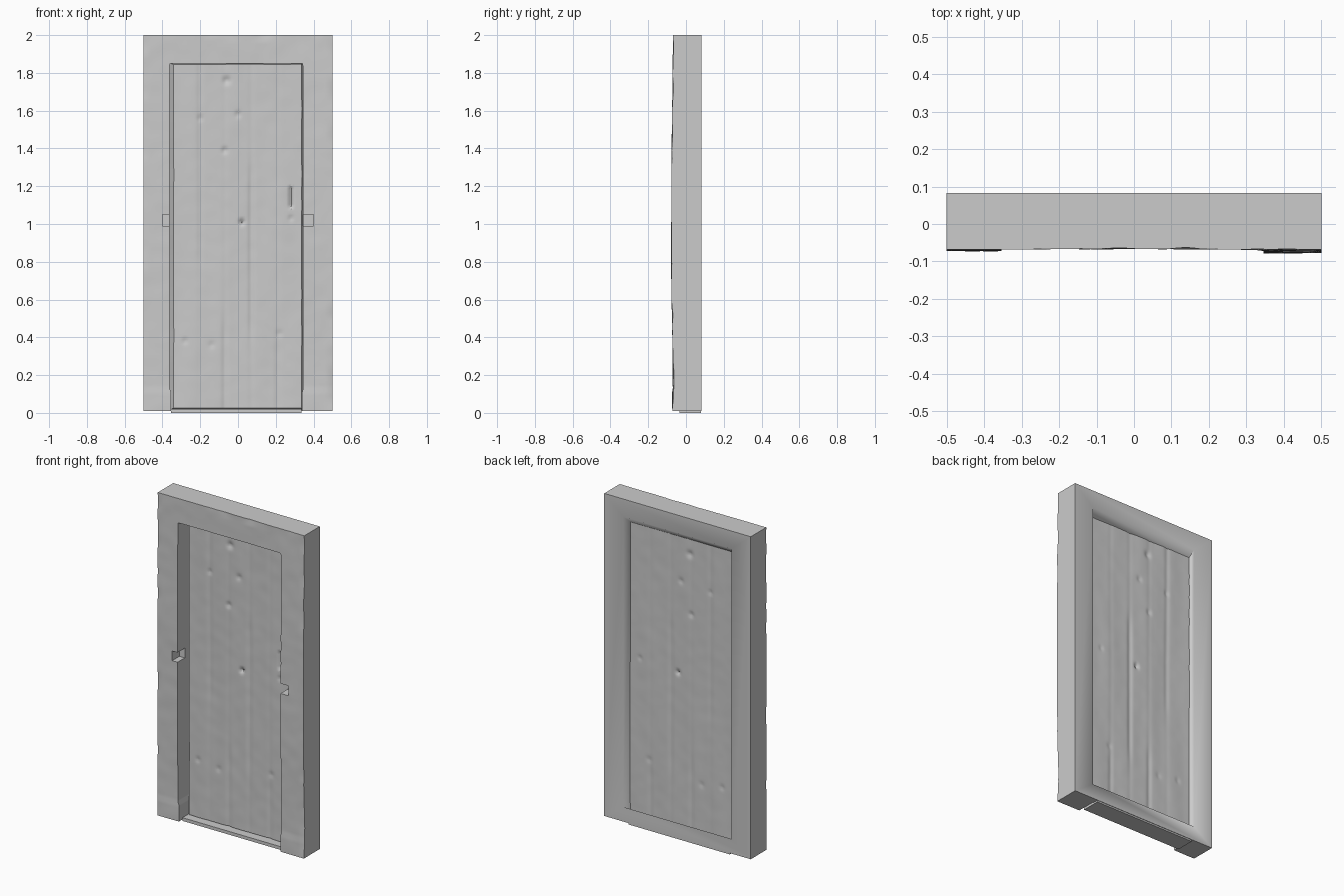
import bpy, bmesh, math
from mathutils import noise, Vector

if "Cube" in bpy.data.objects:
    bpy.data.objects.remove(bpy.data.objects["Cube"])


def finish(name, bm, angle=40):
    bmesh.ops.recalc_face_normals(bm, faces=bm.faces)
    me = bpy.data.meshes.new(name)
    bm.to_mesh(me)
    bm.free()
    ob = bpy.data.objects.new(name, me)
    bpy.context.collection.objects.link(ob)
    if angle:
        bpy.ops.object.select_all(action='DESELECT')
        bpy.context.view_layer.objects.active = ob
        ob.select_set(True)
        bpy.ops.object.shade_smooth_by_angle(angle=math.radians(angle))
    return ob


def slab(name, x0, x1, z0, z1, nx, nz, holes, front, back, warp=None, flare=0, open_back=False):
    """Gridded upright slab; holes are (x0, x1, z0, z1), front/back give y."""
    bm = bmesh.new()
    xs = [x0 + (x1 - x0) * i / nx for i in range(nx + 1)]
    zs = [z0 + (z1 - z0) * j / nz for j in range(nz + 1)]
    v = [[bm.verts.new((x, 0, z)) for z in zs] for x in xs]
    for i in range(nx):
        for j in range(nz):
            cx, cz = (xs[i] + xs[i + 1]) / 2, (zs[j] + zs[j + 1]) / 2
            if not any(a < cx < b and c < cz < d for a, b, c, d in holes):
                bm.faces.new((v[i][j], v[i + 1][j], v[i + 1][j + 1], v[i][j + 1]))
    bmesh.ops.delete(bm, geom=[p for p in bm.verts if not p.link_faces], context='VERTS')
    ret = bmesh.ops.extrude_face_region(bm, geom=bm.faces[:])
    far = {g for g in ret['geom'] if isinstance(g, bmesh.types.BMVert)}
    far_faces = [g for g in ret['geom'] if isinstance(g, bmesh.types.BMFace)]
    for p in bm.verts:
        x, z = p.co.x, p.co.z
        if warp:
            p.co.x, p.co.z = warp(x, z)
        if p in far and flare:
            # back edges spread to meet the frame
            if x < x0 + 0.001:
                p.co.x = x - flare
            elif x > x1 - 0.001:
                p.co.x = x + flare / 2
            if z > z1 - 0.001:
                p.co.z = z + 0.008
            elif z < z0 + 0.001:
                p.co.z = z - 0.01
        p.co.y = (back if p in far else front)(p.co.x, p.co.z)
    bmesh.ops.recalc_face_normals(bm, faces=bm.faces)
    if open_back:
        bmesh.ops.delete(bm, geom=far_faces, context='FACES')
    return finish(name, bm)


def box(name, x0, x1, y0, y1, z0, z1):
    bm = bmesh.new()
    bmesh.ops.create_cube(bm, size=1)
    for p in bm.verts:
        p.co = (x1 if p.co.x > 0 else x0, y1 if p.co.y > 0 else y0, z1 if p.co.z > 0 else z0)
    return finish(name, bm, 0)


def wob(x, z, s, seed):
    return noise.noise(Vector((x * s, seed, z * s)))


# worn front frame with opening and two latch notches
def frame_front(x, z):
    y = -0.068 + 0.003 * wob(x, z, 3, 1.3) + 0.0015 * wob(x, z, 14, 4.7)
    if abs(x) > 0.33:
        bulge = 0.009 if x > 0 else 0.003
        y -= bulge * math.sin(math.pi * min(max(z / 2, 0), 1))
        if z < 0.12:
            y -= 0.003
    if abs(x) > 0.49 or z > 1.99:
        y += 0.008 * max(0, wob(x, z, 11, 8.1))
    return max(y, -0.081)


def frame_warp(x, z):
    z = min(z, 2.0)
    if 0.12 < z < 1.84 and -0.37 < x < -0.35:
        x -= 0.003
    elif z < 0.12 and -0.37 < x < -0.35:
        x += 0.006
    elif 0.12 < z < 1.84 and 0.33 < x < 0.35:
        x += 0.005
    return x, z


slab('front_frame', -0.5, 0.5, 0.01, 2.01, 50, 100,
     [(-0.36, 0.34, 0, 1.85), (-0.4, -0.36, 0.99, 1.05), (0.34, 0.4, 0.99, 1.05)],
     frame_front, lambda x, z: 0.045, frame_warp, open_back=True)

# solid backs of the notches
box('left_notch_back', -0.402, -0.363, 0.0, 0.045, 0.988, 1.052)
box('right_notch_back', 0.345, 0.402, 0.0, 0.045, 0.988, 1.052)

# mitred back frame, its opening splayed inward to the front opening
LOOPS = [(-0.5, 0.5, 0.01, 2.0, 0.045), (-0.5, 0.5, 0.01, 2.0, 0.083),
         (-0.37, 0.37, 0.10, 1.89, 0.083), (-0.362, 0.345, 0.02, 1.85, 0.045)]
bm = bmesh.new()
loops = [[bm.verts.new(p) for p in ((a, y, c), (b, y, c), (b, y, d), (a, y, d))]
         for a, b, c, d, y in LOOPS]
for p, q in zip(loops, loops[1:]):
    for i in range(4):
        k = (i + 1) % 4
        bm.faces.new((p[i], p[k], q[k], q[i]))
finish('back_frame', bm, 80)

# threshold
box('threshold', -0.355, 0.335, -0.035, 0.08, 0.0, 0.02)

# plank door: seams (x, z low, z high, depth) and dents (x, z, radius, depth)
SEAMS = [(-0.2, 0.9, 1.9, 0.004), (-0.07, 0.0, 0.4, 0.006),
         (0.07, 0.5, 1.2, 0.007), (0.21, 0.05, 0.3, 0.005)]
DENTS = [(-0.06, 1.76, 0.018, 0.012), (-0.07, 1.39, 0.014, 0.01), (0.0, 1.58, 0.014, 0.008),
         (-0.2, 1.56, 0.012, 0.007), (0.02, 1.01, 0.012, 0.02), (-0.28, 0.38, 0.014, 0.006),
         (-0.14, 0.36, 0.014, 0.005), (0.22, 0.42, 0.014, 0.005), (0.28, 1.03, 0.012, 0.007)]


def relief(x, z):
    d = 0.004 * wob(x * 3, z * 0.5, 3, 2.2) + 0.001 * wob(x, z, 15, 6.4)
    for sx, lo, hi, dep in SEAMS:
        # seams fade out beyond their ends
        out = max(lo - z, z - hi, 0)
        fade = 0.25 + 0.75 * math.exp(-(out / 0.12) ** 2)
        d += dep * fade * math.exp(-((x - sx - 0.004 * wob(0, z, 2, sx)) / 0.013) ** 2)
    for dx, dz, r, dep in DENTS:
        d += dep * math.exp(-((x - dx) ** 2 + (z - dz) ** 2) / r ** 2)
    return d


def door_front(x, z):
    # handle slot
    slot = 0.014 * math.exp(-((x - 0.28) / 0.009) ** 2) if 1.09 < z < 1.2 else 0
    return 0.01 + relief(x, z) + slot


def door_warp(x, z):
    # ragged outer edges
    if abs(x) > 0.33:
        x += 0.003 * wob(0, z, 6, 3.1)
    if z > 1.84:
        z += 0.003 * wob(x, 0, 6, 5.5)
    return x, z


slab('plank_door', -0.341, 0.337, 0.025, 1.845, 75, 150, [],
     door_front, lambda x, z: 0.048 - relief(x, z) * 0.8, door_warp, 0.022)
